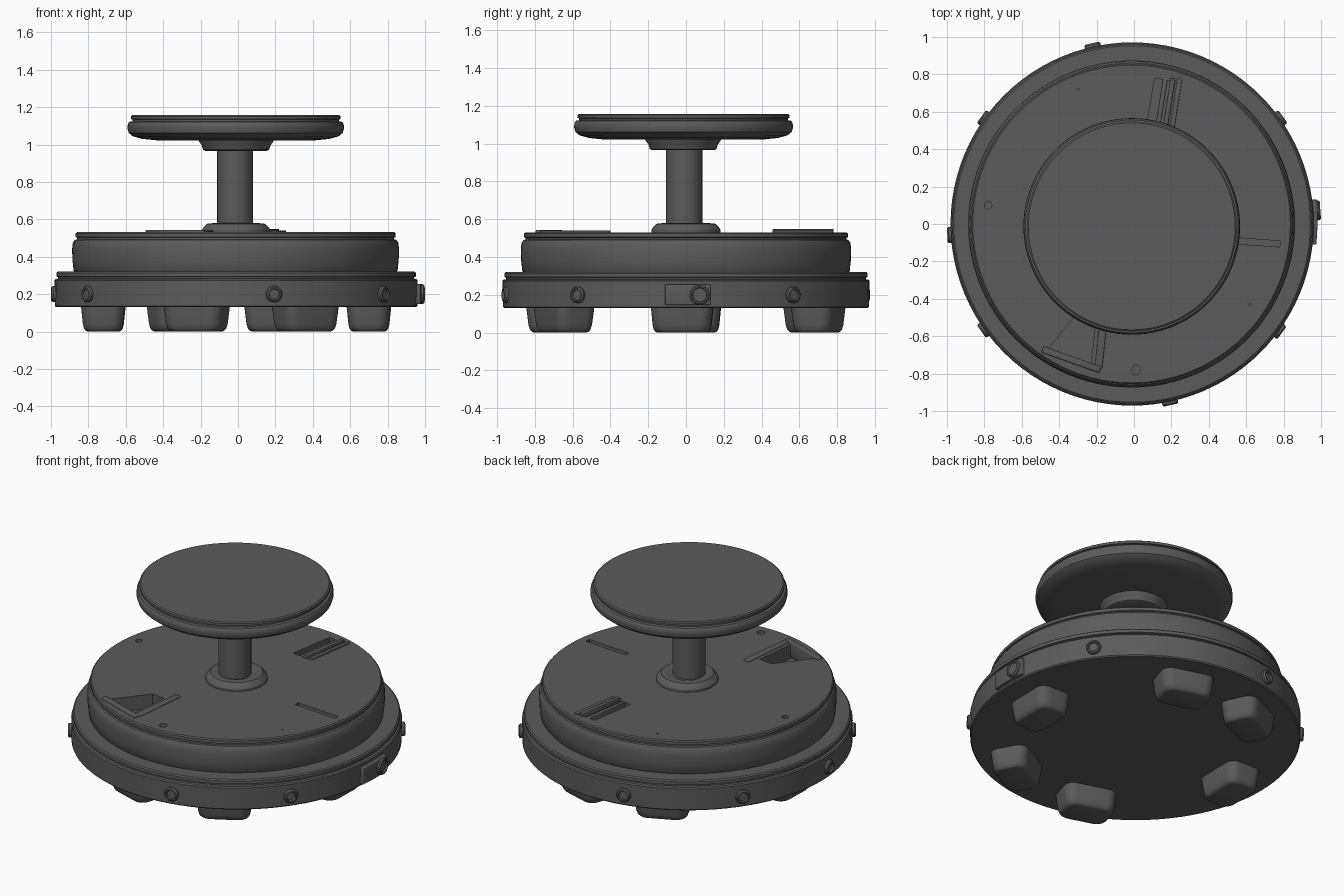
import bpy, bmesh, math
from mathutils import Matrix, Vector

cube = bpy.data.objects.get("Cube")
if cube:
    bpy.data.objects.remove(cube, do_unlink=True)

CX, CY = -0.01, 0.0

mat = bpy.data.materials.new("dark grey")
mat.use_nodes = True
GREY = (0.105, 0.105, 0.108, 1)
mat.diffuse_color = GREY
shader = next(n for n in mat.node_tree.nodes if n.type == 'BSDF_PRINCIPLED')
shader.inputs["Base Color"].default_value = GREY
shader.inputs["Roughness"].default_value = 0.7


def activate(ob):
    bpy.ops.object.select_all(action='DESELECT')
    ob.select_set(True)
    bpy.context.view_layer.objects.active = ob


def finish(name, bm, bevel=0.0):
    bmesh.ops.recalc_face_normals(bm, faces=bm.faces)
    me = bpy.data.meshes.new(name)
    bm.to_mesh(me)
    bm.free()
    ob = bpy.data.objects.new(name, me)
    bpy.context.collection.objects.link(ob)
    me.materials.append(mat)
    activate(ob)
    if bevel:
        mod = ob.modifiers.new("bevel", 'BEVEL')
        mod.width, mod.segments = bevel, 3
        bpy.ops.object.modifier_apply(modifier=mod.name)
    bpy.ops.object.shade_smooth_by_angle(angle=math.radians(32))
    return ob


def loft(rings):
    """Join closed rings of points and cap both ends."""
    bm = bmesh.new()
    loops = [[bm.verts.new(p) for p in ring] for ring in rings]
    n = len(loops[0])
    for a, b in zip(loops, loops[1:]):
        for i in range(n):
            j = (i + 1) % n
            bm.faces.new((a[i], a[j], b[j], b[i]))
    bm.faces.new(loops[0])
    bm.faces.new(loops[-1])
    return bm


def lathe(name, profile, at=(CX, CY, 0), n=96, turn=None):
    rings = [[(r * math.cos(math.tau * i / n), r * math.sin(math.tau * i / n), z)
              for i in range(n)] for r, z in profile]
    bm = loft(rings)
    m = Matrix.Translation(at) @ (turn or Matrix.Identity(4))
    bmesh.ops.transform(bm, matrix=m, verts=bm.verts)
    return finish(name, bm)


def prism(name, outline, z0, z1, bevel=0.0):
    return finish(name, loft([[(x, y, z) for x, y in outline] for z in (z0, z1)]), bevel)


def strip(p, q, width):
    """Rectangle outline running from p to q."""
    p, q = Vector(p), Vector(q)
    d = (q - p).normalized()
    s = Vector((-d.y, d.x)) * width / 2
    return [p - s, q - s, q + s, p + s]


def cut(target, cutter):
    cutter.hide_render = True
    activate(target)
    mod = target.modifiers.new("cut", 'BOOLEAN')
    mod.operation, mod.solver, mod.object = 'DIFFERENCE', 'EXACT', cutter
    bpy.ops.object.modifier_apply(modifier=mod.name)
    bpy.data.objects.remove(cutter, do_unlink=True)


# Wide lower ring with a grooved lip
lathe("base_ring", [(0.962, 0.13), (0.969, 0.137), (0.971, 0.273), (0.965, 0.28),
                    (0.952, 0.283), (0.952, 0.291), (0.961, 0.294), (0.961, 0.314),
                    (0.953, 0.321)])

# Upper drum with bowed side, groove and rim
drum = lathe("drum", [(0.855, 0.31), (0.866, 0.325), (0.872, 0.38), (0.874, 0.44),
                      (0.87, 0.475), (0.86, 0.49), (0.848, 0.493), (0.848, 0.502),
                      (0.856, 0.505), (0.856, 0.524), (0.849, 0.531)],
             at=(-0.013, CY, 0))

# Recesses in the drum top
cut(drum, prism("triangle_cutter", [(-0.46, -0.67), (-0.23, -0.75), (-0.2, -0.47),
                                    (-0.29, -0.46)], 0.44, 0.6))
cut(drum, prism("slit_cutter", strip((0.48, -0.085), (0.78, -0.107), 0.032), 0.48, 0.6))
cut(drum, prism("rail_cutter", strip((0.115, 0.47), (0.165, 0.77), 0.11), 0.47, 0.6))
for x, y, r in [(-0.78, 0.1, 0.02), (0.01, -0.78, 0.024), (-0.3, 0.72, 0.006), (0.62, -0.43, 0.006)]:
    cut(drum, lathe("hole_cutter", [(r, 0.49), (r, 0.6)], at=(x, y, 0), n=24))
activate(drum)
bpy.ops.object.shade_smooth_by_angle(angle=math.radians(32))

# Raised strips beside the recesses
prism("triangle_wall", strip((-0.49, -0.67), (-0.18, -0.78), 0.035), 0.45, 0.543, 0.005)
prism("triangle_side_bar", strip((-0.19, -0.77), (-0.15, -0.4), 0.04), 0.45, 0.54, 0.005)
for i, (dx, top) in enumerate([(-0.012, 0.53), (0.028, 0.548), (0.065, 0.54)]):
    prism(f"rail_{i + 1}", strip((0.13 + dx, 0.46), (0.18 + dx, 0.78), 0.026), 0.46, top, 0.004)

# Pedestal: flange, stem and hub
lathe("stem_flange", [(0.182, 0.525), (0.182, 0.545), (0.172, 0.56), (0.155, 0.576),
                      (0.12, 0.58), (0.1, 0.572)], n=64)
lathe("stem", [(0.096, 0.53), (0.096, 0.99)], at=(-0.015, -0.01, 0), n=64)
lathe("hub", [(0.165, 0.966), (0.177, 0.972), (0.183, 0.995), (0.198, 1.015), (0.203, 1.04)],
      at=(CX, -0.015, 0), n=64)

# Round top plate with rounded edge and groove
lathe("top_plate", [(0.42, 1.022), (0.5, 1.03), (0.55, 1.044), (0.572, 1.062), (0.579, 1.085),
                    (0.577, 1.11), (0.569, 1.121), (0.552, 1.124), (0.552, 1.133),
                    (0.561, 1.136), (0.561, 1.151), (0.553, 1.157)],
      at=(-0.012, -0.013, 0))


# Tapered rounded feet
def foot(name, x, y):
    rings = []
    for z, inset in [(0.0, 0.034), (0.004, 0.025), (0.016, 0.016), (0.04, 0.01), (0.14, 0.0)]:
        a, b, c = 0.117 - inset, 0.165 - inset, 0.06
        ring = []
        for k, (sx, sy) in enumerate([(1, 1), (-1, 1), (-1, -1), (1, -1)]):
            for s in range(7):
                t = math.pi / 2 * (k + s / 6)
                ring.append((sx * (a - c) + c * math.cos(t), sy * (b - c) + c * math.sin(t), z))
        rings.append(ring)
    bm = loft(rings)
    m = Matrix.Translation((x, y, 0)) @ Matrix.Rotation(math.atan2(y, x), 4, 'Z')
    bmesh.ops.transform(bm, matrix=m, verts=bm.verts)
    finish(name, bm)


feet = {"left": (0.7, -0.02), "back_left": (0.21, 0.7), "back_right": (-0.31, 0.67),
        "right": (-0.72, 0.02), "front_right": (-0.22, -0.7), "front_left": (0.36, -0.645)}
for side, (x, y) in feet.items():
    foot("foot_" + side, x, y)


# Round studs with a dished face around the ring
def stud(name, angle, reach, radius=0.043):
    turn = Matrix.Rotation(angle, 4, 'Z') @ Matrix.Rotation(math.pi / 2, 4, 'Y')
    at = (CX + reach * math.cos(angle), CY + reach * math.sin(angle), 0.2)
    lathe(name, [(radius, -0.07), (radius, -0.008), (radius - 0.007, 0), (radius - 0.014, 0),
                 (radius - 0.017, -0.01), (0.01, -0.01)], at=at, n=32, turn=turn)


for i, deg in enumerate([-78, -144.5, -36, 35.5, 144.5, 102.5, -176.5]):
    stud(f"stud_{i + 1}", math.radians(deg), 0.99)

# Side control plate with its button
prism("control_plate", [(0.9, -0.11), (0.975, -0.11), (0.982, 0.0), (0.98, 0.13), (0.9, 0.13)],
      0.146, 0.255, 0.006)
stud("control_button", math.radians(4.2), 1.009, 0.053)
